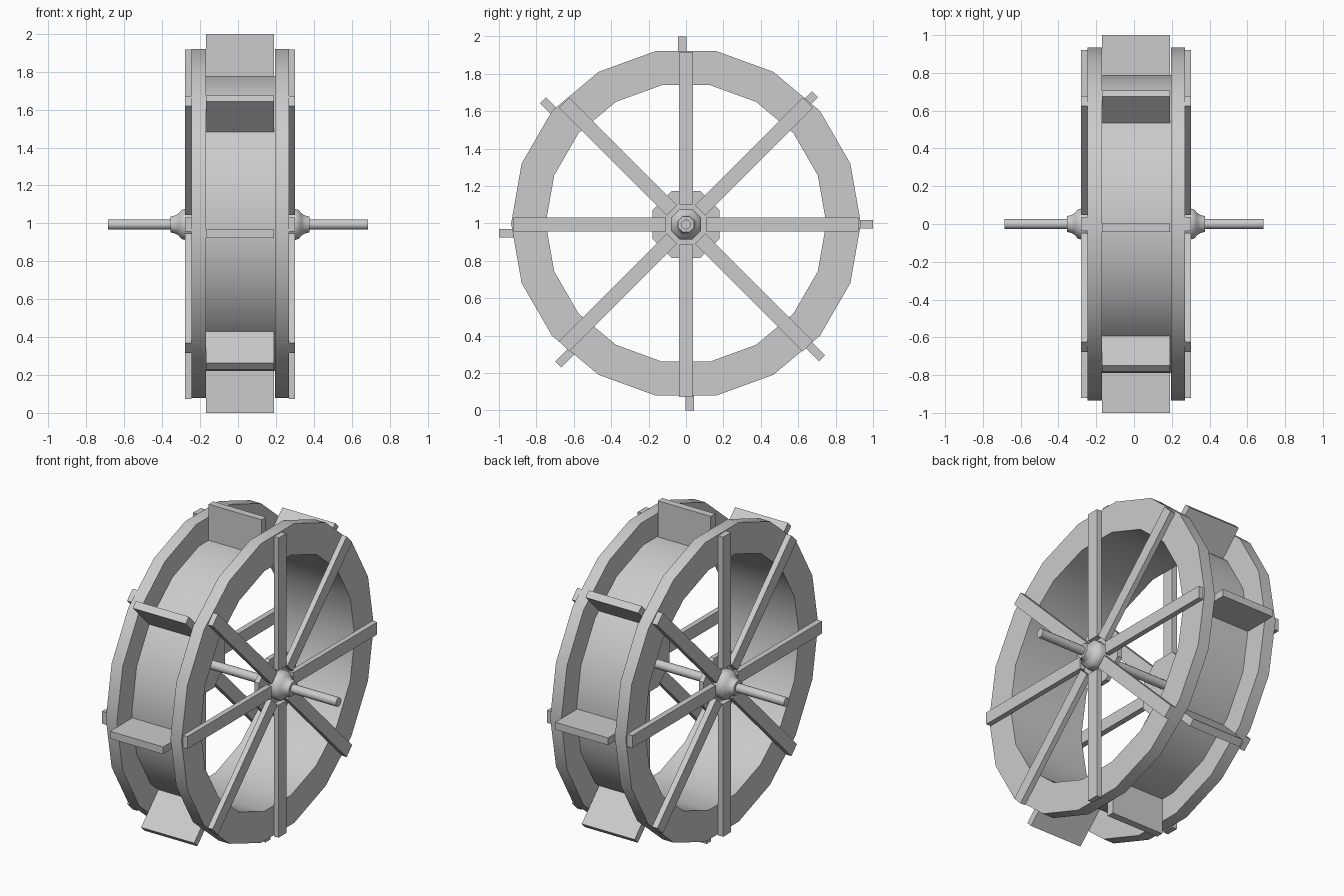
import bpy, bmesh
from math import sin, cos, pi, radians, hypot
from mathutils import Matrix, Vector

cube = bpy.data.objects.get("Cube")
if cube:
    bpy.data.objects.remove(cube, do_unlink=True)

grey = bpy.data.materials.new("plain_grey")
grey.use_nodes = True
colour = (0.6, 0.6, 0.6, 1)
grey.diffuse_color = colour
grey.node_tree.nodes["Principled BSDF"].inputs["Base Color"].default_value = colour


def finish(bm, name, smooth=False):
    bmesh.ops.recalc_face_normals(bm, faces=bm.faces)
    mesh = bpy.data.meshes.new(name)
    bm.to_mesh(mesh)
    bm.free()
    mesh.materials.append(grey)
    obj = bpy.data.objects.new(name, mesh)
    bpy.context.collection.objects.link(obj)
    if smooth:
        bpy.ops.object.select_all(action="DESELECT")
        obj.select_set(True)
        bpy.context.view_layer.objects.active = obj
        bpy.ops.object.shade_smooth_by_angle(angle=radians(50 if smooth == "hub" else 30))
    return obj


def lathe(name, profile, sides, z, closed=True, turn=0.0, smooth=False):
    """Spin (x, radius) points around the axle; an open profile gets end caps."""
    bm = bmesh.new()
    loops = [[bm.verts.new((x, r * cos(turn + 2 * pi * k / sides),
                            z + r * sin(turn + 2 * pi * k / sides)))
              for k in range(sides)] for x, r in profile]
    pairs = list(zip(loops, loops[1:] + loops[:1]))
    if not closed:
        pairs.pop()
        bm.faces.new(loops[0])
        bm.faces.new(loops[-1])
    for a, b in pairs:
        for k in range(sides):
            j = (k + 1) % sides
            bm.faces.new((a[k], a[j], b[j], b[k]))
    return finish(bm, name, smooth)


def bar(name, x0, x1, tip, angle, length, width):
    """Box running inward from its tip (y, z) along a wheel radius."""
    bm = bmesh.new()
    bmesh.ops.create_cube(bm, size=1)
    place = (Matrix.Translation(Vector(((x0 + x1) / 2, tip[0], tip[1])))
             @ Matrix.Rotation(angle, 4, "X")
             @ Matrix.Translation(Vector((0, -length / 2, 0)))
             @ Matrix.Diagonal(Vector((x1 - x0, length, width, 1))))
    bm.transform(place)
    return finish(bm, name)


def tube(name, x0, x1, inner, outer):
    return lathe(name, [(x0, inner), (x0, outer), (x1, outer), (x1, inner)],
                 18, 1.0, smooth=True)


# Rim: two broad rings joined by a thin drum
tube("left_rim", 0.195, 0.27, 0.75, 0.935)
tube("right_rim", -0.245, -0.17, 0.75, 0.935)
tube("drum", -0.17, 0.195, 0.75, 0.79)

# Paddles, slightly uneven around the drum
tips = [(1.0, 0.996), (0.69, 1.69), (-0.02, 2.0), (-0.765, 1.658),
        (-1.0, 0.946), (-0.683, 0.246), (0.02, 0.0), (0.727, 0.279)]
for i, tip in enumerate(tips):
    length = hypot(tip[0], tip[1] - 1) - 0.765
    bar(f"paddle_{i + 1}", -0.17, 0.19, tip, i * pi / 4, length, 0.045)

# Spokes, hub plate and flared hub on each side
hub_z = 0.994
flare = [(0, 0.088), (0.018, 0.083), (0.032, 0.064), (0.05, 0.052), (0.075, 0.045)]
for side, sign, face, outer in (("left", 1, 0.27, 0.302), ("right", -1, 0.245, 0.28)):
    x0, x1 = sorted((sign * face, sign * outer))
    for i in range(8):
        a = i * pi / 4
        tip = (0.922 * cos(a), hub_z + 0.922 * sin(a))
        bar(f"{side}_spoke_{i + 1}", x0, x1, tip, a, 0.815, 0.076)
    lathe(f"{side}_hub_plate", [(sign * (face - 0.03), 0.195), (sign * face, 0.195)],
          8, hub_z, closed=False, turn=pi / 8)
    profile = [(sign * face, 0.088)] + [(sign * (outer + x), r) for x, r in flare]
    lathe(f"{side}_hub", profile, 8, hub_z, closed=False, turn=pi / 8, smooth="hub")

# Axle through both hubs
lathe("axle", [(-0.685, 0.027), (0.685, 0.027)], 12, hub_z, closed=False, smooth="hub")
